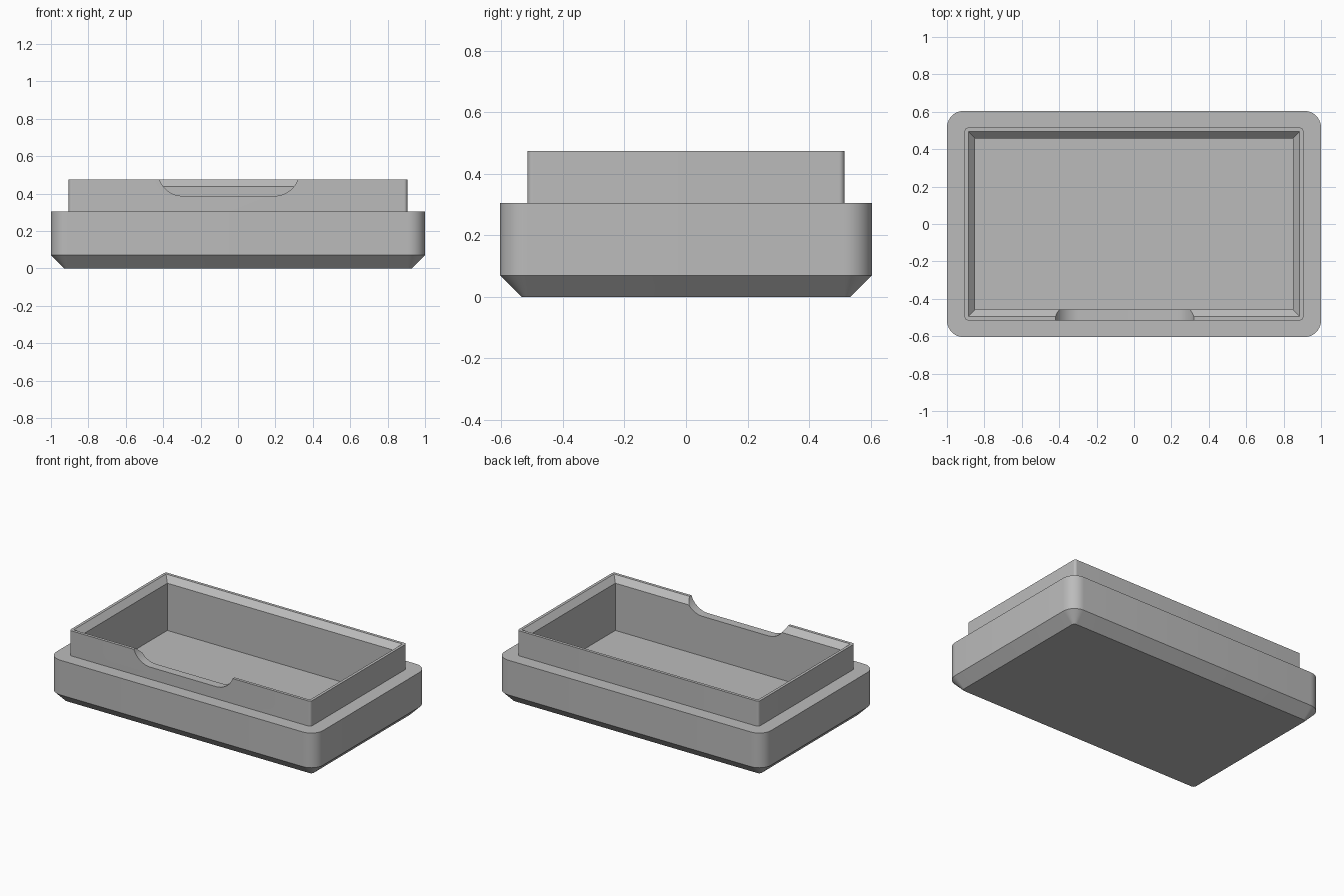
import bpy, bmesh
from math import sin, cos, pi, radians, atan

cube = bpy.data.objects.get("Cube")
if cube:
    bpy.data.objects.remove(cube, do_unlink=True)

grey = bpy.data.materials.new("light grey")
grey.use_nodes = True
colour = (0.5, 0.5, 0.5, 1)
grey.diffuse_color = colour
grey.node_tree.nodes["Principled BSDF"].inputs["Base Color"].default_value = colour


def rounded_ring(hx, hy, z, r, steps=10):
    """Rounded rectangle; a radius of zero gives four plain corners."""
    if r == 0:
        return [(hx, hy, z), (-hx, hy, z), (-hx, -hy, z), (hx, -hy, z)]
    pts = []
    for k, (sx, sy) in enumerate([(1, 1), (-1, 1), (-1, -1), (1, -1)]):
        for i in range(steps + 1):
            a = (k + i / steps) * pi / 2
            pts.append((sx * (hx - r) + r * cos(a), sy * (hy - r) + r * sin(a), z))
    return pts


def loft(name, rings):
    """Closed solid through rings that share a point count."""
    bm = bmesh.new()
    loops = [[bm.verts.new(p) for p in ring] for ring in rings]
    n = len(loops[0])
    for low, high in zip(loops, loops[1:]):
        for i in range(n):
            j = (i + 1) % n
            bm.faces.new((low[i], low[j], high[j], high[i]))
    bm.faces.new(loops[0][::-1])
    bm.faces.new(loops[-1])
    bmesh.ops.recalc_face_normals(bm, faces=bm.faces)
    mesh = bpy.data.meshes.new(name)
    bm.to_mesh(mesh)
    bm.free()
    mesh.materials.append(grey)
    obj = bpy.data.objects.new(name, mesh)
    bpy.context.collection.objects.link(obj)
    return obj


def cut(target, cutter):
    cutter.hide_render = True
    bpy.context.view_layer.objects.active = target
    mod = target.modifiers.new("cut", 'BOOLEAN')
    mod.operation = 'DIFFERENCE'
    mod.solver = 'EXACT'
    mod.object = cutter
    bpy.ops.object.modifier_apply(modifier=mod.name)
    bpy.data.objects.remove(cutter, do_unlink=True)


# Outer shell: chamfered foot, rounded body, ledge and raised lip
shell = loft("box_base", [
    rounded_ring(0.93, 0.535, 0, 0.02),
    rounded_ring(1.0, 0.605, 0.07, 0.09),
    rounded_ring(1.0, 0.605, 0.305, 0.09),
    rounded_ring(0.905, 0.515, 0.305, 0.017),
    rounded_ring(0.905, 0.515, 0.475, 0.017)])

# Cavity with a chamfered mouth
cut(shell, loft("cavity_cutter", [
    rounded_ring(0.85, 0.457, 0.117, 0),
    rounded_ring(0.85, 0.457, 0.437, 0),
    rounded_ring(0.886, 0.495, 0.475, 0),
    rounded_ring(0.886, 0.495, 0.6, 0)]))

# Thumb notch in the front lip: flat bottom with an arc at each end
centre, flat, reach, top, bottom = -0.05, 0.245, 0.37, 0.475, 0.387
run, rise = reach - flat, top - bottom
sweep = 2 * atan(rise / run)
radius = run / sin(sweep)
half = [(flat + radius * sin(sweep * i / 12),
         bottom + radius * (1 - cos(sweep * i / 12))) for i in range(13)]
half.append((reach, 0.6))
outline = [(centre + x, z) for x, z in half]
outline += [(centre - x, z) for x, z in reversed(half)]
cut(shell, loft("notch_cutter", [[(x, y, z) for x, z in outline] for y in (-0.56, -0.4)]))

# Smooth the rounded corners, keep the edges crisp
bpy.ops.object.select_all(action='DESELECT')
shell.select_set(True)
bpy.context.view_layer.objects.active = shell
bpy.ops.object.shade_smooth_by_angle(angle=radians(30))
